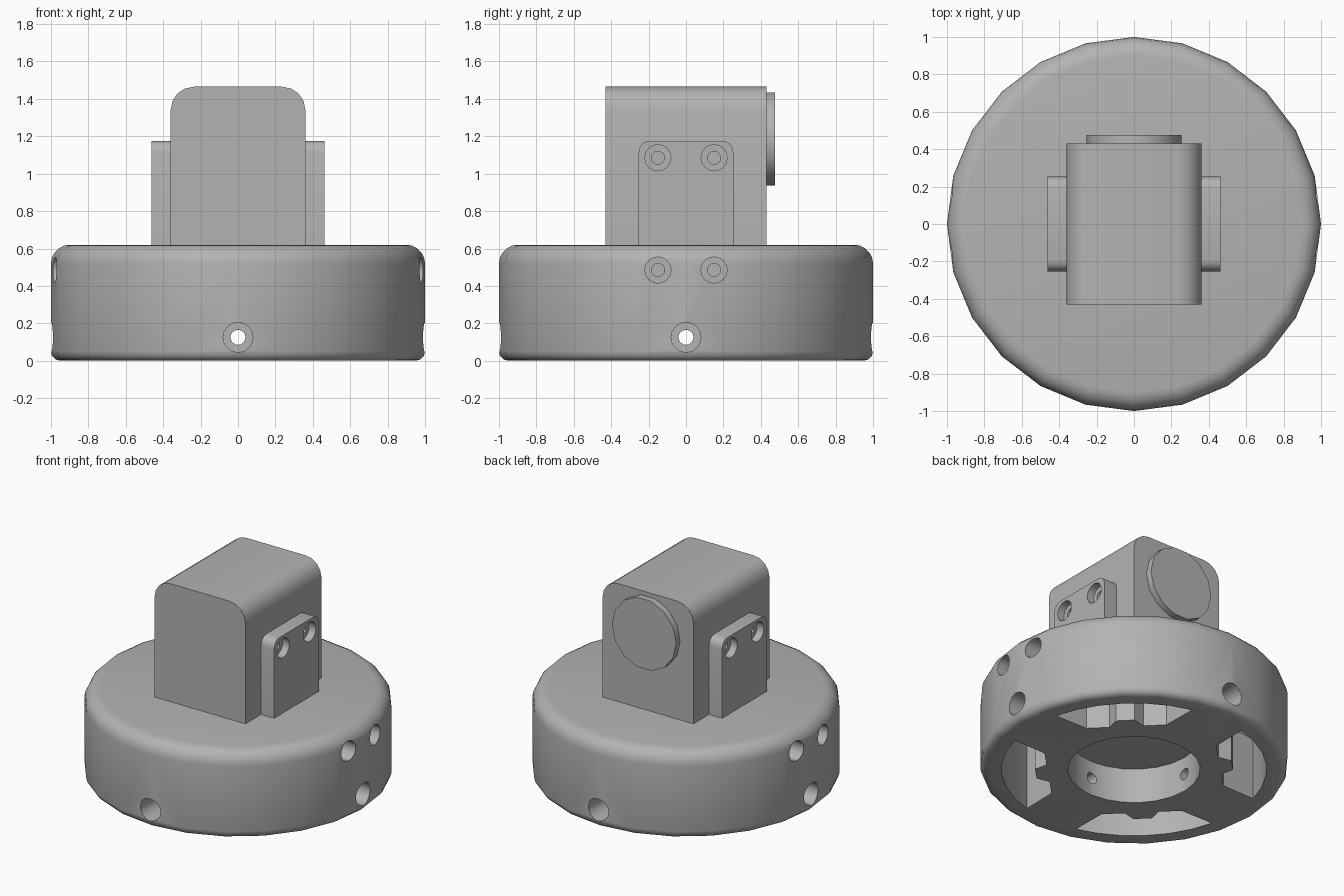
import bpy
import bmesh
import math

cube = bpy.data.objects.get("Cube")
if cube:
    bpy.data.objects.remove(cube)

grey = bpy.data.materials.new("plain grey")
grey.use_nodes = True
tone = (0.45, 0.45, 0.45, 1)
grey.diffuse_color = tone
grey.node_tree.nodes["Principled BSDF"].inputs["Base Color"].default_value = tone


def make_object(name, bm):
    bmesh.ops.recalc_face_normals(bm, faces=bm.faces)
    mesh = bpy.data.meshes.new(name)
    bm.to_mesh(mesh)
    bm.free()
    mesh.materials.append(grey)
    obj = bpy.data.objects.new(name, mesh)
    bpy.context.collection.objects.link(obj)
    return obj


def prism(name, points, low, high, axis):
    """Extrude a flat outline along one axis."""
    place = {"x": lambda a, b, h: (h, a, b),
             "y": lambda a, b, h: (a, h, b),
             "z": lambda a, b, h: (a, b, h)}[axis]
    bm = bmesh.new()
    rings = [[bm.verts.new(place(a, b, h)) for a, b in points] for h in (low, high)]
    for ring in rings:
        bm.faces.new(ring)
    n = len(points)
    for i in range(n):
        j = (i + 1) % n
        bm.faces.new((rings[0][i], rings[0][j], rings[1][j], rings[1][i]))
    return make_object(name, bm)


def arc(cx, cy, r, start, end, steps):
    angles = [math.radians(start + (end - start) * i / steps) for i in range(steps + 1)]
    return [(cx + r * math.cos(t), cy + r * math.sin(t)) for t in angles]


def circle(cx, cy, r, sides):
    return arc(cx, cy, r, 0, 360, sides)[:-1]


def arch(half, bottom, top, r, steps):
    """Upright rectangle with its two top corners rounded."""
    return ([(-half, bottom), (half, bottom)]
            + arc(half - r, top - r, r, 0, 90, steps)
            + arc(r - half, top - r, r, 90, 180, steps))


def carve(obj, cutters):
    for cutter in cutters:
        cutter.hide_render = True
        mod = obj.modifiers.new("cut", "BOOLEAN")
        mod.operation = "DIFFERENCE"
        mod.solver = "EXACT"
        mod.object = cutter
        bpy.context.view_layer.objects.active = obj
        bpy.ops.object.modifier_apply(modifier=mod.name)
        bpy.data.objects.remove(cutter)


def smooth(obj):
    bpy.ops.object.select_all(action="DESELECT")
    obj.select_set(True)
    bpy.context.view_layer.objects.active = obj
    bpy.ops.object.shade_smooth_by_angle(angle=math.radians(35))


# Round base, turned from a profile with softened rims
profile = arc(0.95, 0.05, 0.05, -90, 0, 3) + arc(0.9, 0.52, 0.1, 0, 90, 5)
sides = 24
bm = bmesh.new()
rings = []
for r, z in profile:
    rings.append([bm.verts.new((x, y, z)) for x, y in circle(0, 0, r, sides)])
for lower, upper in zip(rings, rings[1:]):
    for i in range(sides):
        j = (i + 1) % sides
        bm.faces.new((lower[i], lower[j], upper[j], upper[i]))
bm.faces.new(rings[0])
bm.faces.new(rings[-1])
base = make_object("round_base", bm)

# Central bore under the base
cutters = [prism("bore_cutter", circle(0, 0, 0.43, 24), -0.1, 0.25, "z")]

# Four diagonal pockets, each with a boss on its inner wall
pocket = arc(0, 0, 0.86, 59, 121, 6) + [
    (-0.26, 0.56), (-0.11, 0.56), (-0.06, 0.64),
    (0.06, 0.64), (0.11, 0.56), (0.26, 0.56)]
for k in range(4):
    t = math.radians(45 + 90 * k)
    c, s = math.cos(t), math.sin(t)
    turned = [(a * c - b * s, a * s + b * c) for a, b in pocket]
    cutters.append(prism("pocket_cutter", turned, -0.1, 0.5, "z"))

# Stepped radial holes into the bore, on all four sides
for axis in "xy":
    cutters.append(prism("radial_hole", circle(0, 0.125, 0.04, 16), -1.2, 1.2, axis))
    for side in (-1, 1):
        cutters.append(prism("radial_recess", circle(0, 0.125, 0.08, 16),
                             side * 0.62, side * 1.2, axis))

# Stepped bracket screw holes in the base
for side in (-1, 1):
    for y in (-0.15, 0.15):
        for r, depth in ((0.07, 0.5), (0.035, 0.36)):
            cutters.append(prism("screw_hole", circle(y, 0.485, r, 16),
                                 side * depth, side * 1.2, "x"))
carve(base, cutters)
smooth(base)

# Upright housing with rounded top edges
housing = prism("housing", arch(0.36, 0.6, 1.465, 0.125, 4), -0.43, 0.43, "y")
smooth(housing)

# Round cap on the back of the housing
cap = prism("back_cap", circle(0, 1.185, 0.255, 14), 0.42, 0.475, "y")
smooth(cap)

# Side brackets with stepped screw holes
for side, label in ((1, "left"), (-1, "right")):
    bracket = prism(label + "_bracket", arch(0.253, 0.6, 1.175, 0.06, 4),
                    side * 0.35, side * 0.463, "x")
    holes = []
    for y in (-0.15, 0.15):
        for r, depth in ((0.07, 0.41), (0.035, 0.365)):
            holes.append(prism("bracket_hole", circle(y, 1.085, r, 16),
                               side * depth, side * 0.6, "x"))
    carve(bracket, holes)
    smooth(bracket)
